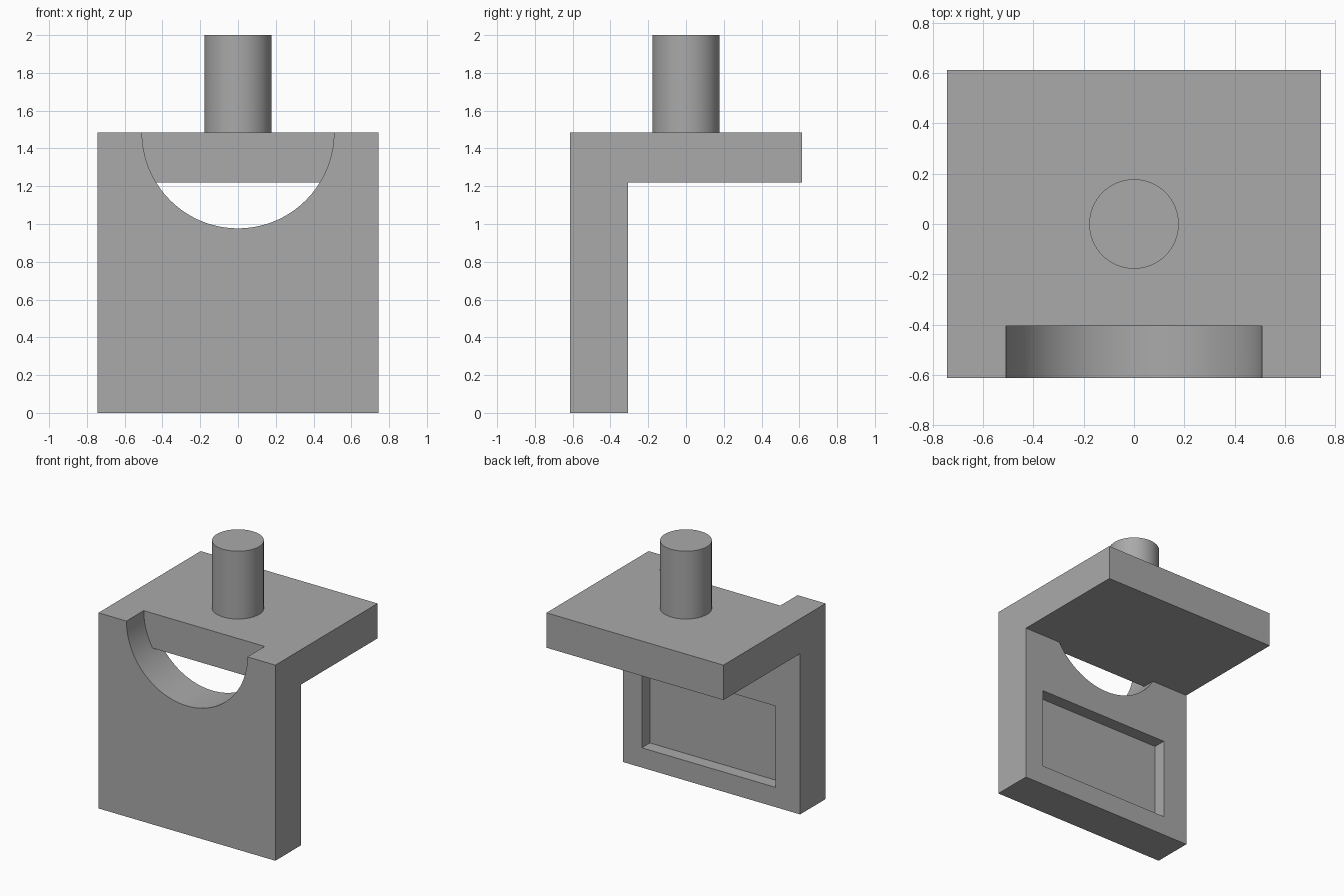
import bpy
import bmesh
import math
from mathutils import Vector

default = bpy.data.objects.get("Cube")
if default:
    bpy.data.objects.remove(default, do_unlink=True)

# Main dimensions
HALF_W, HALF_D = 0.743, 0.613
SHELF_LOW, SHELF_TOP = 1.22, 1.485
WALL_BACK = -0.308
RECESS_Y = -0.405          # shared depth of the shelf front and the pocket floor
NOTCH_R, POST_R = 0.508, 0.178

grey = bpy.data.materials.new("plain grey")
grey.use_nodes = True
COLOUR = (0.4, 0.4, 0.4, 1)
grey.diffuse_color = COLOUR
grey.node_tree.nodes["Principled BSDF"].inputs["Base Color"].default_value = COLOUR


def extrude(name, outline, direction):
    """Solid made by sweeping a closed outline along a direction."""
    bm = bmesh.new()
    face = bm.faces.new([bm.verts.new(p) for p in outline])
    swept = bmesh.ops.extrude_face_region(bm, geom=[face])["geom"]
    verts = [v for v in swept if isinstance(v, bmesh.types.BMVert)]
    bmesh.ops.translate(bm, verts=verts, vec=Vector(direction))
    bmesh.ops.recalc_face_normals(bm, faces=bm.faces)
    mesh = bpy.data.meshes.new(name)
    bm.to_mesh(mesh)
    bm.free()
    mesh.materials.append(grey)
    obj = bpy.data.objects.new(name, mesh)
    bpy.context.collection.objects.link(obj)
    return obj


def box(name, x0, x1, y0, y1, z0, z1):
    outline = [(x0, y0, z0), (x1, y0, z0), (x1, y0, z1), (x0, y0, z1)]
    return extrude(name, outline, (0, y1 - y0, 0))


def activate(obj):
    bpy.ops.object.select_all(action="DESELECT")
    obj.select_set(True)
    bpy.context.view_layer.objects.active = obj


def combine(obj, other, operation):
    """Apply a boolean and discard the second solid."""
    activate(obj)
    mod = obj.modifiers.new(operation, "BOOLEAN")
    mod.object, mod.operation, mod.solver = other, operation, "EXACT"
    bpy.ops.object.modifier_apply(modifier=mod.name)
    bpy.data.objects.remove(other, do_unlink=True)


# Upright wall with a half-round notch in its top edge
STEPS = 64
outline = [(-HALF_W, 0), (HALF_W, 0), (HALF_W, SHELF_TOP)]
for i in range(STEPS + 1):
    a = -math.pi * i / STEPS
    outline.append((NOTCH_R * math.cos(a), SHELF_TOP + NOTCH_R * math.sin(a)))
outline.append((-HALF_W, SHELF_TOP))
bracket = extrude("bracket_body", [(x, -HALF_D, z) for x, z in outline],
                  (0, WALL_BACK + HALF_D, 0))

# Shallow rectangular pocket in the back of the wall
pocket = box("pocket_cutter", -0.535, 0.587, RECESS_Y, 0, 0.15, 0.767)
combine(bracket, pocket, "DIFFERENCE")

# Horizontal shelf, closing the notch behind its front part
shelf = box("shelf", -HALF_W, HALF_W, RECESS_Y, HALF_D, SHELF_LOW, SHELF_TOP)
combine(bracket, shelf, "UNION")

# Round post standing on the shelf
circle = [(POST_R * math.cos(math.tau * i / STEPS),
           POST_R * math.sin(math.tau * i / STEPS), SHELF_TOP) for i in range(STEPS)]
post = extrude("post", circle, (0, 0, 2 - SHELF_TOP))

for part in (bracket, post):
    activate(part)
    bpy.ops.object.shade_smooth_by_angle(angle=math.radians(30))
